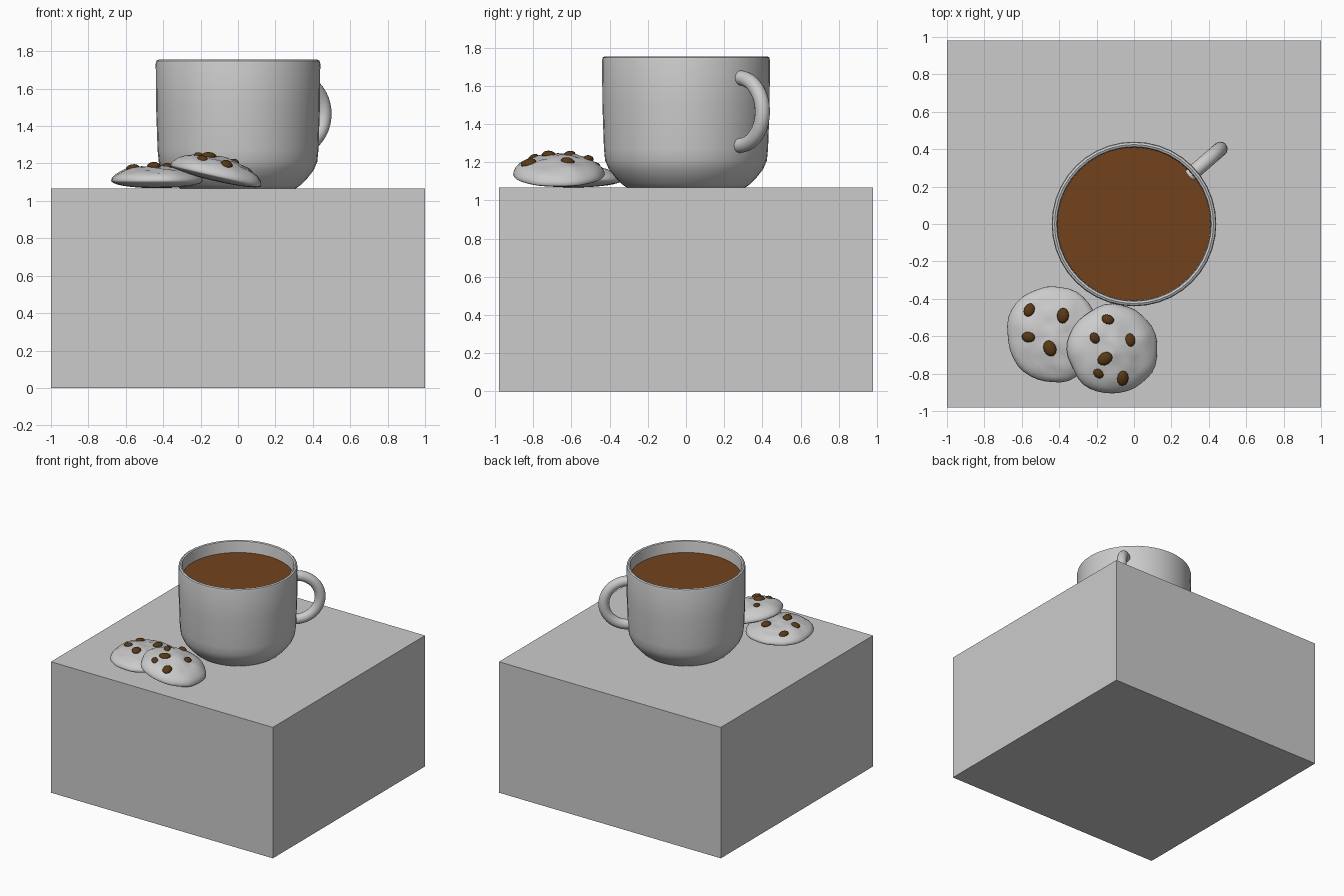
import bpy, bmesh, math, random
from mathutils import Vector, Matrix, noise
from mathutils.bvhtree import BVHTree

if "Cube" in bpy.data.objects:
    bpy.data.objects.remove(bpy.data.objects["Cube"])

random.seed(4)
TOP = 1.067


def material(name, color):
    m = bpy.data.materials.new(name)
    m.diffuse_color = color
    m.use_nodes = True
    m.node_tree.nodes["Principled BSDF"].inputs["Base Color"].default_value = m.diffuse_color
    return m


COFFEE = material("coffee_brown", (0.17, 0.055, 0.012, 1))
CHOC = material("chocolate_brown", (0.10, 0.04, 0.008, 1))


def finish(bm, name, mat=None, smooth=None):
    bmesh.ops.recalc_face_normals(bm, faces=bm.faces)
    me = bpy.data.meshes.new(name)
    bm.to_mesh(me)
    bm.free()
    ob = bpy.data.objects.new(name, me)
    bpy.context.collection.objects.link(ob)
    if mat:
        me.materials.append(mat)
    if smooth:
        bpy.ops.object.select_all(action='DESELECT')
        ob.select_set(True)
        bpy.context.view_layer.objects.active = ob
        bpy.ops.object.shade_smooth_by_angle(angle=math.radians(smooth))
    return ob


# Table block
bm = bmesh.new()
bmesh.ops.create_cube(bm, size=1, matrix=Matrix.Translation((0, 0, TOP / 2))
                      @ Matrix.Diagonal((2, 1.96, TOP, 1)))
finish(bm, "table_block")

# Mug body: lathe of a closed outer and inner profile
profile = [(0, TOP), (0.31, TOP), (0.335, 1.085), (0.37, 1.12), (0.405, 1.165),
           (0.424, 1.21), (0.43, 1.27), (0.438, 1.5), (0.44, 1.735), (0.436, 1.749),
           (0.425, 1.755), (0.414, 1.75), (0.41, 1.735), (0.405, 1.3),
           (0.38, 1.2), (0.30, 1.11), (0, 1.11)]
bm = bmesh.new()
verts = [bm.verts.new((r, 0, z)) for r, z in profile]
edges = [bm.edges.new(p) for p in zip(verts, verts[1:])]
bmesh.ops.spin(bm, geom=verts + edges, cent=(0, 0, 0), axis=(0, 0, 1),
               angle=math.tau, steps=40, use_duplicate=False)
bmesh.ops.remove_doubles(bm, verts=bm.verts, dist=1e-4)
finish(bm, "mug_body", smooth=40)

# Coffee surface
bm = bmesh.new()
bmesh.ops.create_circle(bm, cap_ends=True, segments=40, radius=0.409,
                        matrix=Matrix.Translation((0, 0, 1.66)))
finish(bm, "coffee", COFFEE)

# Handle: round tube swept along a half circle, turned to the back right
bm = bmesh.new()
turn = Matrix.Rotation(math.radians(41), 4, 'Z')
rings = []
for i in range(25):
    a = math.radians(-100 + 200 * i / 24)
    ring = []
    for j in range(16):
        b = math.tau * j / 16
        r = 0.177 + 0.039 * math.cos(b)
        p = Vector((0.428 + 1.03 * r * math.cos(a), 0.039 * math.sin(b), 1.465 + r * math.sin(a)))
        ring.append(bm.verts.new(turn @ p))
    rings.append(ring)
for r0, r1 in zip(rings, rings[1:]):
    for j in range(16):
        k = (j + 1) % 16
        bm.faces.new((r0[j], r0[k], r1[k], r1[j]))
bm.faces.new(rings[0])
bm.faces.new(rings[-1])
finish(bm, "mug_handle", smooth=50)


def cookie(name, center, size, dome, base, tilt, chips, seed):
    """Lumpy flattened ball with chocolate chips dropped onto its upper side."""
    bm = bmesh.new()
    bmesh.ops.create_uvsphere(bm, u_segments=36, v_segments=20, radius=1)
    off = Vector((seed * 7.3, seed * 3.1, 0))
    for v in bm.verts:
        flat = Vector((v.co.x, v.co.y, 0))
        edge = 1 + 0.06 * noise.noise(flat.normalized() * 1.8 + off) if flat.length > 1e-4 else 1
        lump = 0.014 * noise.noise(v.co * 3.5 + off)
        z = v.co.z * dome + lump * v.co.z if v.co.z > 0 else v.co.z * base
        v.co = Vector((v.co.x * size[0] * edge, v.co.y * size[1] * edge, z))
    place = Matrix.Translation(center) @ Matrix.Rotation(math.radians(tilt), 4, 'Y')
    bmesh.ops.transform(bm, matrix=place, verts=bm.verts)
    # keep the underside resting on the table
    for v in bm.verts:
        v.co.z = max(v.co.z, TOP + 0.001)
    tree = BVHTree.FromBMesh(bm)
    finish(bm, name, smooth=60)
    for i, (x, y, r) in enumerate(chips):
        loc, nor, _, _ = tree.ray_cast(Vector((x, y, 3)), Vector((0, 0, -1)))
        cb = bmesh.new()
        rot = nor.to_track_quat('Z', 'Y').to_matrix().to_4x4()
        mat = (Matrix.Translation(loc) @ rot
               @ Matrix.Rotation(random.uniform(0, 3), 4, 'Z')
               @ Matrix.Diagonal((r * 1.1, r * 0.85, r * 0.55, 1)))
        bmesh.ops.create_uvsphere(cb, u_segments=12, v_segments=8, radius=1, matrix=mat)
        finish(cb, f"{name}_chip_{i + 1}", CHOC, smooth=60)


# Flat cookie, and a second one leaning on it
cookie("cookie_flat", (-0.435, -0.59, 1.108), (0.247, 0.26), 0.078, 0.04, 0,
       [(-0.56, -0.46, 0.034), (-0.38, -0.49, 0.038), (-0.565, -0.605, 0.033),
        (-0.45, -0.665, 0.04)], 1)
cookie("cookie_leaning", (-0.115, -0.67, 1.135), (0.247, 0.24), 0.098, 0.03, 13,
       [(-0.14, -0.51, 0.031), (-0.21, -0.61, 0.029), (-0.02, -0.62, 0.033),
        (-0.155, -0.72, 0.039), (-0.19, -0.80, 0.028), (-0.06, -0.825, 0.038)], 2)
